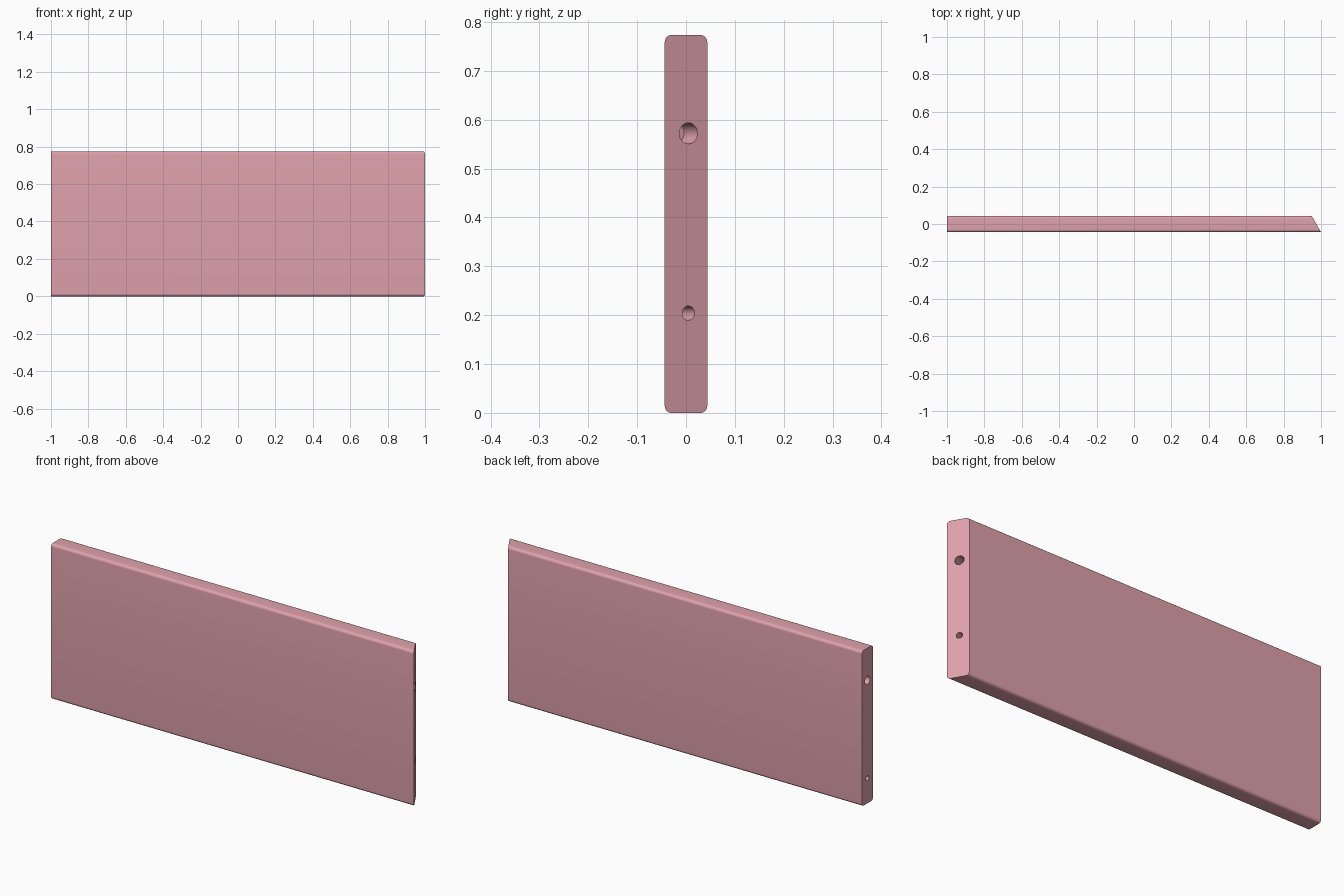
import bpy, bmesh, math
from mathutils import Vector

if "Cube" in bpy.data.objects:
    bpy.data.objects.remove(bpy.data.objects["Cube"])

Y, H, R, SEG = 0.0435, 0.773, 0.014, 8
MITRE = math.radians(30)

# Board: rounded-rectangle section swept along x, right end mitred
section = []
for cy, cz, start in ((Y - R, H - R, 0), (-Y + R, H - R, 90), (-Y + R, R, 180), (Y - R, R, 270)):
    for i in range(SEG + 1):
        a = math.radians(start + 90 * i / SEG)
        section.append((cy + R * math.cos(a), cz + R * math.sin(a)))


def end_x(y):
    return 1 - (y + Y) * math.tan(MITRE)


bm = bmesh.new()
left = [bm.verts.new((-1, y, z)) for y, z in section]
right = [bm.verts.new((end_x(y), y, z)) for y, z in section]
n = len(section)
for i in range(n):
    j = (i + 1) % n
    bm.faces.new((left[i], right[i], right[j], left[j]))
bm.faces.new(left)
bm.faces.new(right)
bmesh.ops.recalc_face_normals(bm, faces=bm.faces[:])
mesh = bpy.data.meshes.new("board")
bm.to_mesh(mesh)
bm.free()
board = bpy.data.objects.new("board", mesh)
bpy.context.collection.objects.link(board)

mat = bpy.data.materials.new("pink")
mat.diffuse_color = (0.74, 0.36, 0.41, 1)
mat.use_nodes = True
mat.node_tree.nodes["Principled BSDF"].inputs["Base Color"].default_value = mat.diffuse_color
mesh.materials.append(mat)


# Blind dowel holes, drilled square to each end face
def drill(name, mouth, outward, radius, depth):
    extra = 0.03
    d = Vector(outward).normalized()
    bpy.ops.mesh.primitive_cylinder_add(
        vertices=32, radius=radius, depth=depth + extra,
        location=Vector(mouth) + d * (extra - depth) / 2,
        rotation=d.to_track_quat('Z', 'Y').to_euler())
    cutter = bpy.context.object
    cutter.name = name
    cutter.data.materials.append(mat)
    cutter.hide_render = True
    mod = board.modifiers.new(name, 'BOOLEAN')
    mod.operation = 'DIFFERENCE'
    mod.solver = 'EXACT'
    mod.object = cutter
    return cutter


mitre_normal = (math.cos(MITRE), math.sin(MITRE), 0)
hy = 0.005
cutters = [
    drill("mitre_hole_upper", (end_x(hy), hy, 0.572), mitre_normal, 0.0215, 0.055),
    drill("mitre_hole_lower", (end_x(hy), hy, 0.204), mitre_normal, 0.0145, 0.055),
    drill("square_hole_upper", (-1, 0, 0.613), (-1, 0, 0), 0.02, 0.06),
    drill("square_hole_lower", (-1, 0, 0.125), (-1, 0, 0), 0.012, 0.06),
]

# Bake the holes, remove the cutters, smooth the rounded edges
bpy.ops.object.select_all(action='DESELECT')
board.select_set(True)
bpy.context.view_layer.objects.active = board
for mod in list(board.modifiers):
    bpy.ops.object.modifier_apply(modifier=mod.name)
for c in cutters:
    bpy.data.objects.remove(c, do_unlink=True)
bpy.ops.object.shade_smooth_by_angle(angle=math.radians(29))
